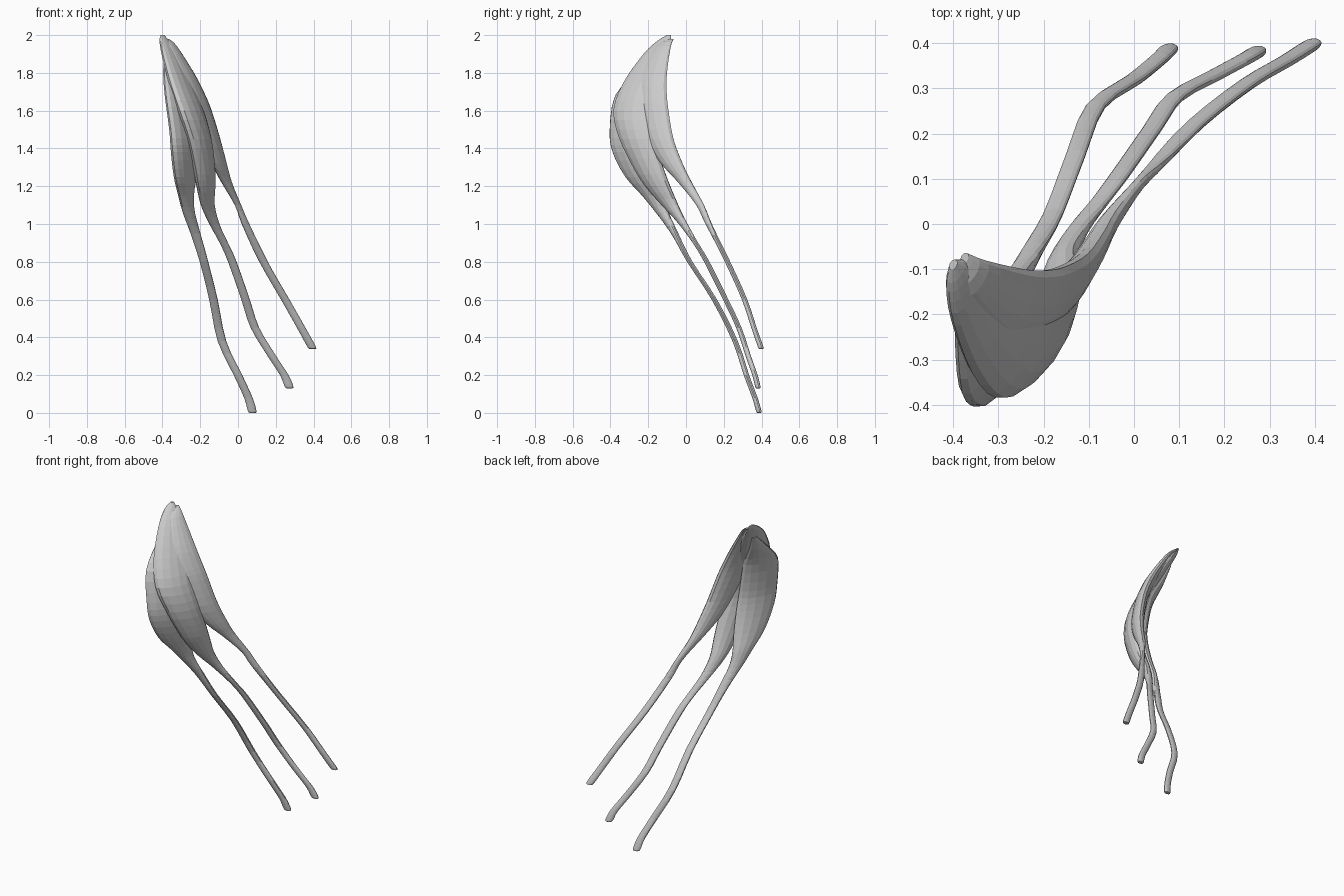
import bpy
import bmesh
import math
from mathutils import Vector

default_cube = bpy.data.objects.get("Cube")
if default_cube:
    bpy.data.objects.remove(default_cube, do_unlink=True)

SIDES = 14          # points around each cross-section
STEPS = 3           # slices between two stations
CM = 0.01
TENDON = (2.3, 1.4)  # half width and half thickness of the thin straps


def make_material(name, colour):
    material = bpy.data.materials.new(name)
    material.use_nodes = True
    material.diffuse_color = colour
    shader = next(n for n in material.node_tree.nodes if n.type == 'BSDF_PRINCIPLED')
    shader.inputs["Base Color"].default_value = colour
    shader.inputs["Roughness"].default_value = 0.6
    return material


def smooth_between(before, start, end, after, t):
    """Catmull-Rom blend of four stations."""
    return [0.5 * (2 * b + (c - a) * t
                   + (2 * a - 5 * b + 4 * c - d) * t ** 2
                   + (3 * b - a - 3 * c + d) * t ** 3)
            for a, b, c, d in zip(before, start, end, after)]


def resample(stations):
    last = len(stations) - 1
    result = []
    for i in range(last):
        neighbours = [stations[min(max(i + k, 0), last)] for k in (-1, 0, 1, 2)]
        for step in range(STEPS):
            result.append(smooth_between(*neighbours, step / STEPS))
    result.append(list(stations[last]))
    return result


def section_angle(z):
    """The strap lies flat across the width; the belly turns edge-on."""
    t = min(max((z - 0.85) / 0.3, 0), 1)
    return math.radians(10 + 50 * t * t * (3 - 2 * t))


def section_ring(bm, station):
    z, x, y, wide, thin = (value * CM for value in station)
    turn = section_angle(z)
    ring = []
    for k in range(SIDES):
        a = math.tau * k / SIDES
        u, v = wide * math.cos(a), thin * math.sin(a)
        ring.append(bm.verts.new((x + u * math.cos(turn) - v * math.sin(turn),
                                  y + u * math.sin(turn) + v * math.cos(turn), z)))
    return ring


def make_strand(name, belly, tendon, material):
    """Loft a wide belly into a thin strap, with a slightly rounded foot."""
    stations = list(belly) + [(*point, *TENDON) for point in tendon]
    foot = stations[-1]
    stations.append((foot[0] - 1, foot[1] + 0.3, foot[2] + 0.2, 1.4, 0.9))
    bm = bmesh.new()
    rings = [section_ring(bm, s) for s in resample(stations)]
    for upper, lower in zip(rings, rings[1:]):
        for k in range(SIDES):
            n = (k + 1) % SIDES
            bm.faces.new((upper[k], lower[k], lower[n], upper[n]))
    for ring in (rings[0], rings[-1]):
        bm.faces.new(ring)
    bmesh.ops.recalc_face_normals(bm, faces=bm.faces)
    mesh = bpy.data.meshes.new(name)
    bm.to_mesh(mesh)
    bm.free()
    mesh.materials.append(material)
    strand = bpy.data.objects.new(name, mesh)
    bpy.context.collection.objects.link(strand)
    return strand


grey = make_material("pale grey", (0.6, 0.6, 0.6, 1))

# Stations run downwards in hundredths: height, x, y, half width, half thickness
# Outer strand with the longest strap
make_strand(
    "right_strand",
    [(190, -38, -14, 1.5, 1), (180, -36, -21, 6, 2.5), (168, -32.5, -28, 11, 3.5),
     (150, -29.5, -30, 12, 4), (138, -28.5, -28.5, 12, 4.3), (125, -28, -23.5, 10, 4),
     (115, -27.5, -17.5, 6.5, 3.2), (106, -26, -12.5, 4, 2.6), (95, -22.5, -6, 2.8, 1.8)],
    [(80, -18, 2), (60, -13, 15), (38, -8.5, 26), (20, 0, 32), (8, 5.5, 36.5), (1, 7.5, 38.5)],
    grey)

# Middle strand, reaching the highest point
make_strand(
    "middle_strand",
    [(200, -40, -9, 1.2, 0.8), (197, -39, -11.5, 4, 2), (190, -36, -16, 7.5, 3),
     (175, -30.5, -24, 10.5, 4), (160, -25, -28.5, 11.5, 4.5), (145, -20.5, -26, 10.5, 4.7),
     (130, -18, -20, 9, 4.5), (120, -17, -15, 7.5, 4), (110, -16, -8.5, 5, 3),
     (100, -12.5, -1.5, 3, 2)],
    [(90, -7.5, 5), (80, -3, 11), (60, 4, 21), (45, 9, 28), (30, 18, 33), (20, 24.5, 36.5),
     (14, 27, 38)],
    grey)

# Inner strand with the shortest strap
make_strand(
    "left_strand",
    [(198, -37.5, -7.5, 1.2, 0.8), (194, -35, -12, 4.5, 2), (180, -28, -17, 8, 3),
     (170, -23.5, -18.3, 9.3, 3.3), (160, -19.5, -17.5, 9.5, 3.5), (145, -14.5, -14, 8.5, 3.5),
     (132, -10, -7.5, 6.5, 3), (122, -6, -0.5, 4, 2.3)],
    [(110, 0, 7.5), (100, 4, 12), (80, 13.5, 22), (60, 25, 31), (45, 33.5, 36), (35, 39, 39.5)],
    grey)
